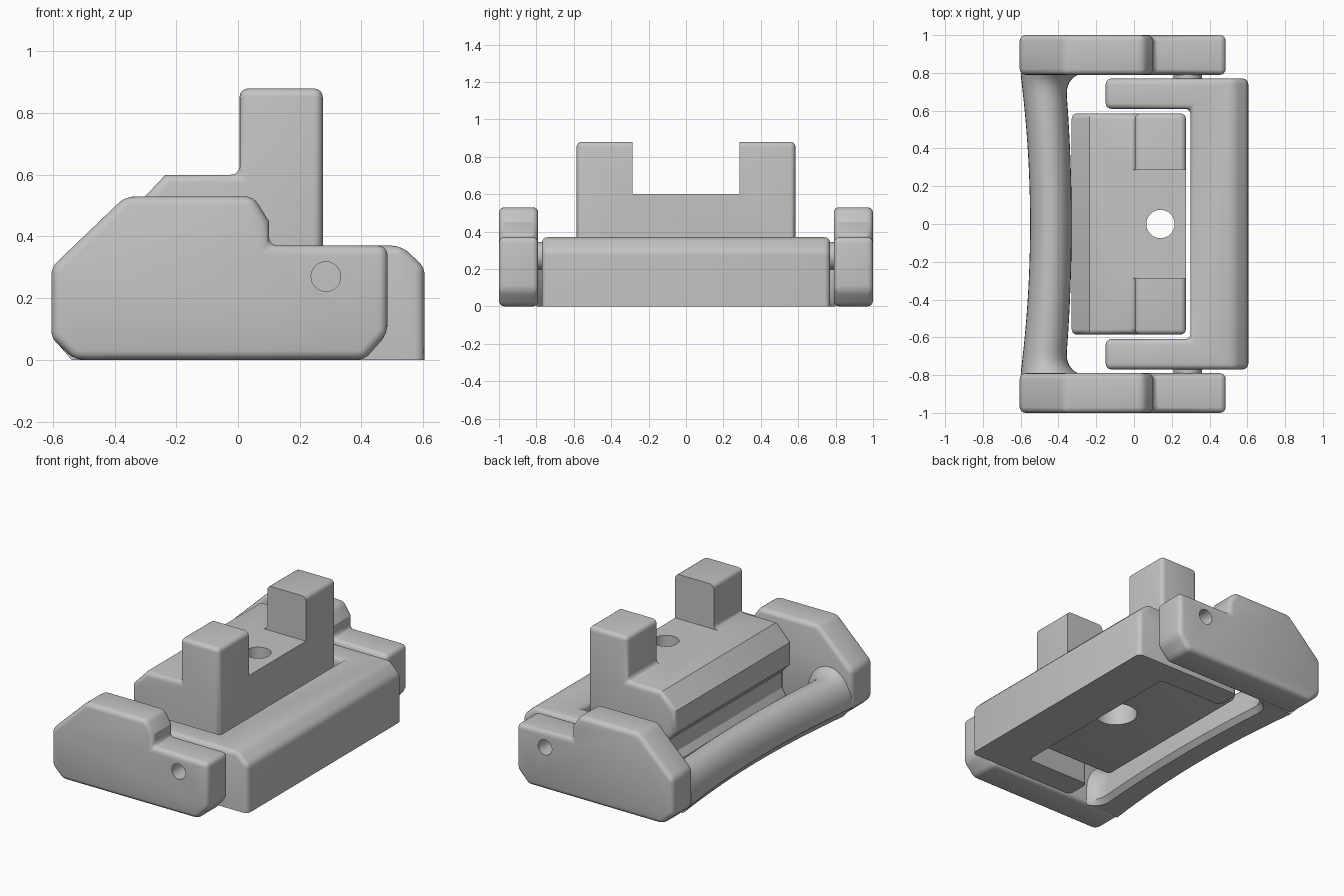
import bpy, bmesh, math
from mathutils import Vector

if "Cube" in bpy.data.objects:
    bpy.data.objects.remove(bpy.data.objects["Cube"])

grey = bpy.data.materials.new("plain_grey")
grey.diffuse_color = (0.55, 0.55, 0.55, 1)
grey.use_nodes = True
grey.node_tree.nodes["Principled BSDF"].inputs["Base Color"].default_value = grey.diffuse_color


def make(name, bm):
    bmesh.ops.recalc_face_normals(bm, faces=bm.faces)
    me = bpy.data.meshes.new(name)
    bm.to_mesh(me)
    bm.free()
    ob = bpy.data.objects.new(name, me)
    bpy.context.collection.objects.link(ob)
    me.materials.append(grey)
    return ob


def activate(ob):
    bpy.ops.object.select_all(action='DESELECT')
    ob.select_set(True)
    bpy.context.view_layer.objects.active = ob


def prism(name, pts, axis, lo, hi):
    """Extrude a profile: (x, z) points along y, or (x, y) points along z."""
    bm = bmesh.new()
    place = (lambda a, b, h: (a, h, b)) if axis == 'Y' else (lambda a, b, h: (a, b, h))
    rings = [[bm.verts.new(place(a, b, h)) for a, b in pts] for h in (lo, hi)]
    n = len(pts)
    for i in range(n):
        j = (i + 1) % n
        bm.faces.new((rings[0][i], rings[0][j], rings[1][j], rings[1][i]))
    for r in rings:
        bm.faces.new(r)
    return make(name, bm)


def circle(cx, cy, r, n=32):
    return [(cx + r * math.cos(2 * math.pi * i / n), cy + r * math.sin(2 * math.pi * i / n))
            for i in range(n)]


def rect(x0, y0, x1, y1):
    return [(x0, y0), (x1, y0), (x1, y1), (x0, y1)]


def trim(ob, co, no):
    """Cut off everything on the normal side of a plane and close the cut."""
    bm = bmesh.new()
    bm.from_mesh(ob.data)
    res = bmesh.ops.bisect_plane(bm, geom=bm.verts[:] + bm.edges[:] + bm.faces[:],
                                 plane_co=co, plane_no=no, clear_outer=True)
    edges = [e for e in res['geom_cut'] if isinstance(e, bmesh.types.BMEdge)]
    bmesh.ops.edgeloop_fill(bm, edges=edges)
    bmesh.ops.recalc_face_normals(bm, faces=bm.faces)
    bm.to_mesh(ob.data)
    bm.free()


def bevel(ob, width, angle=50):
    activate(ob)
    m = ob.modifiers.new("round", 'BEVEL')
    m.width, m.segments = width, 4
    m.limit_method, m.angle_limit = 'ANGLE', math.radians(angle)
    bpy.ops.object.modifier_apply(modifier=m.name)


def cut(ob, cutter):
    activate(ob)
    m = ob.modifiers.new("cut", 'BOOLEAN')
    m.operation, m.object, m.solver = 'DIFFERENCE', cutter, 'EXACT'
    bpy.ops.object.modifier_apply(modifier=m.name)
    bpy.data.objects.remove(cutter)


# Side plates with blind pin holes, and spacers next to the frame
plate = [(-0.53, 0), (0.41, 0), (0.485, 0.085), (0.485, 0.37), (0.10, 0.37), (0.10, 0.45),
         (0.05, 0.53), (-0.365, 0.53), (-0.605, 0.30), (-0.605, 0.07)]
for side, s in (("front", -1), ("back", 1)):
    ob = prism(side + "_side_plate", plate, 'Y', *sorted((s * 0.79, s)))
    bevel(ob, 0.03, 36)
    cut(ob, prism("cutter", circle(0.285, 0.27, 0.048), 'Y', *sorted((s * 0.84, s * 1.1))))
    prism(side + "_spacer", circle(0.285, 0.27, 0.075), 'Y', *sorted((s * 0.76, s * 0.80)))

# U-shaped frame, with a sloped edge on the right
u = [(0.605, -0.77), (0.605, 0.77), (-0.15, 0.77), (-0.15, 0.61), (0.30, 0.61),
     (0.30, -0.61), (-0.15, -0.61), (-0.15, -0.77)]
frame = prism("u_frame", u, 'Z', -0.1, 0.37)
trim(frame, (0.53, 0, 0.37), Vector((0.7, 0, 0.75)))
bevel(frame, 0.03, 36)
trim(frame, (0, 0, 0), Vector((0, 0, -1)))

# Centre block with two posts and a stepped through hole
block_profile = [(0.275, 0.18), (0.275, 0.88), (0.005, 0.88), (0.005, 0.60), (-0.235, 0.60),
                 (-0.33, 0.50), (-0.33, 0.36), (-0.275, 0.30), (-0.275, 0.20),
                 (-0.30, 0.16), (-0.30, 0.10), (0.19, 0.10)]
block = prism("centre_block", block_profile, 'Y', -0.585, 0.585)
bevel(block, 0.028)
cut(block, prism("cutter", rect(-0.1, -0.285, 0.5, 0.285), 'Z', 0.60, 1.2))
cut(block, prism("cutter", circle(0.14, 0, 0.075), 'Z', -0.1, 1))
cut(block, prism("cutter", circle(0.14, 0, 0.125), 'Z', -0.1, 0.33))

# Curved grip bar, flaring into the plates at both ends
bm = bmesh.new()
rings = []
STEPS = 64
for i in range(STEPS + 1):
    y = -0.80 + 1.60 * i / STEPS
    t = min(1, abs(y) / 0.79)
    d = min(1, max(0, (abs(y) - 0.68) / 0.11))
    f = 1 - math.sqrt(1 - d * d)
    outer = -0.55 - 0.05 * t * t
    inner = -0.33 - 0.035 * t * t + 0.085 * f
    top = 0.255 + 0.045 * f
    c, w = (outer + inner) / 2, (inner - outer) / 2
    pts = [(outer + 0.06, 0), (inner - 0.03, 0), (inner, 0.03)]
    for k in range(17):
        a = math.pi * k / 16
        pts.append((c + w * math.cos(a), 0.10 + (top - 0.10) * math.sin(a)))
    pts.append((outer, 0.07))
    rings.append([bm.verts.new((x, y, z)) for x, z in pts])
n = len(rings[0])
for r0, r1 in zip(rings, rings[1:]):
    for k in range(n):
        bm.faces.new((r0[k], r0[(k + 1) % n], r1[(k + 1) % n], r1[k]))
bm.faces.new(rings[0])
bm.faces.new(rings[-1])
make("grip_bar", bm)

# Smooth shading with sharp edges kept
for ob in list(bpy.data.objects):
    activate(ob)
    bpy.ops.object.shade_smooth_by_angle(angle=math.radians(30))
